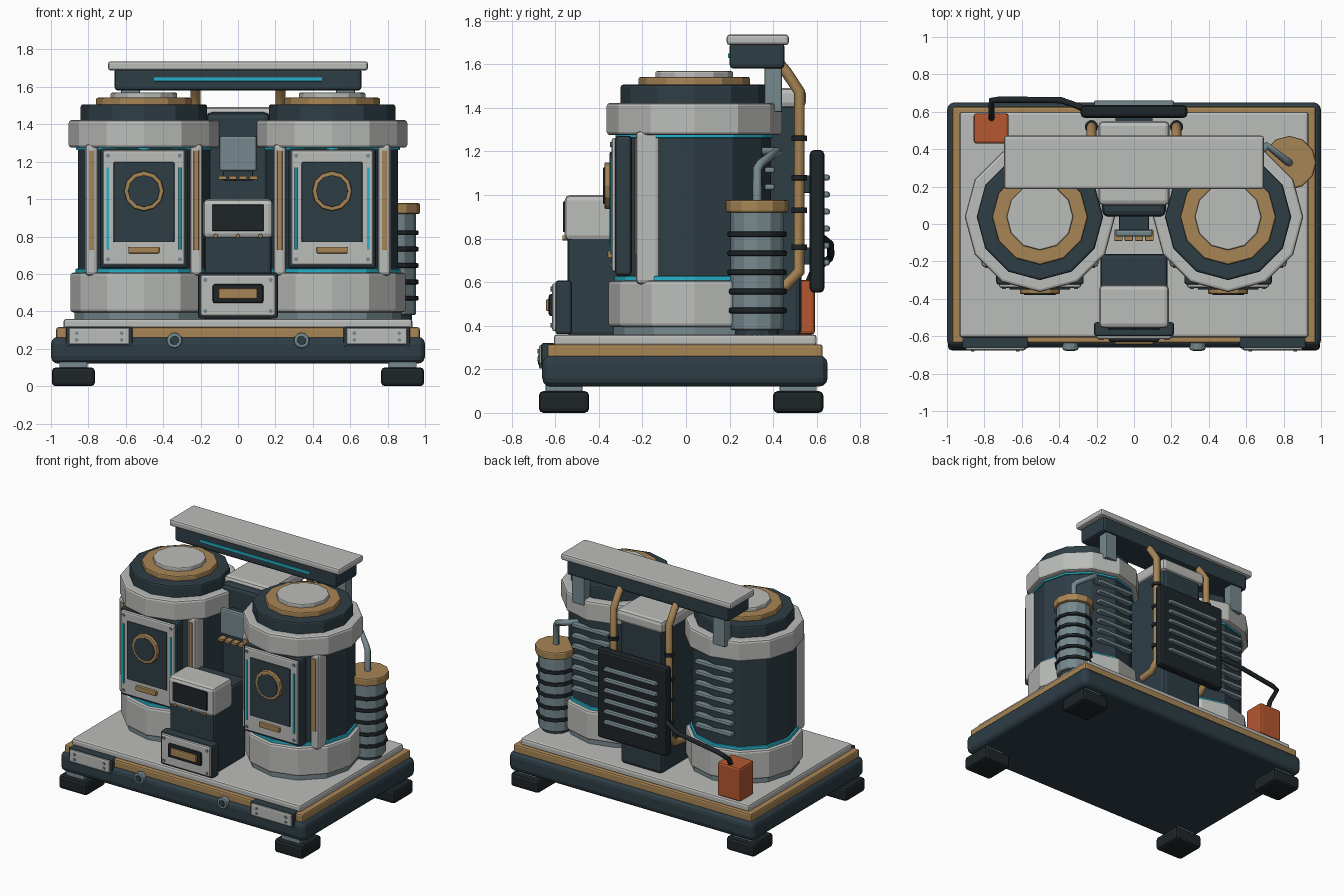
import bpy, bmesh, math
from mathutils import Matrix


def material(name, rgb):
    m = bpy.data.materials.new(name)
    m.diffuse_color = (*rgb, 1)
    return m


SLATE = material("slate", (0.027, 0.047, 0.06))
BLACK = material("black", (0.013, 0.018, 0.021))
LIGHT = material("light", (0.50, 0.51, 0.49))
GOLD = material("gold", (0.39, 0.235, 0.09))
STEEL = material("steel", (0.18, 0.25, 0.27))
CYAN = material("cyan", (0.02, 0.45, 0.6))
ORANGE = material("orange", (0.46, 0.095, 0.03))


def finish(name, bm, mat, bevel, segs=2):
    me = bpy.data.meshes.new(name)
    bm.to_mesh(me)
    bm.free()
    ob = bpy.data.objects.new(name, me)
    bpy.context.collection.objects.link(ob)
    me.materials.append(mat)
    if bevel:
        mod = ob.modifiers.new("bevel", 'BEVEL')
        mod.width, mod.segments = bevel, segs
        mod.limit_method, mod.angle_limit = 'ANGLE', math.radians(40)
    return ob


def box(name, x, y, z, mat, bevel=0.01, segs=2):
    """Box from (min, max) ranges."""
    bm = bmesh.new()
    bmesh.ops.create_cube(bm, size=1)
    for v in bm.verts:
        v.co = [(r[0] + r[1]) / 2 + c * (r[1] - r[0]) for r, c in zip((x, y, z), v.co)]
    return finish(name, bm, mat, bevel, segs)


def cyl(name, cx, cy, z, r, mat, bevel=0.01, n=12):
    """Upright cylinder between z[0] and z[1]."""
    bm = bmesh.new()
    bmesh.ops.create_cone(bm, cap_ends=True, segments=n, radius1=r, radius2=r, depth=z[1] - z[0],
                          matrix=Matrix.Translation((cx, cy, sum(z) / 2)))
    return finish(name, bm, mat, bevel)


def disc(name, cx, y, cz, r, mat, bevel=0.005, n=12):
    """Cylinder facing the front, between y[0] and y[1]."""
    bm = bmesh.new()
    mx = Matrix.Translation((cx, sum(y) / 2, cz)) @ Matrix.Rotation(math.pi / 2, 4, 'X')
    bmesh.ops.create_cone(bm, cap_ends=True, segments=n, radius1=r, radius2=r,
                          depth=y[1] - y[0], matrix=mx)
    return finish(name, bm, mat, bevel)


def pipe(name, pts, r, mat):
    cu = bpy.data.curves.new(name, 'CURVE')
    cu.dimensions, cu.bevel_depth, cu.bevel_resolution, cu.use_fill_caps = '3D', r, 2, True
    sp = cu.splines.new('POLY')
    sp.points.add(len(pts) - 1)
    for p, co in zip(sp.points, pts):
        p.co = (*co, 1)
    cu.materials.append(mat)
    ob = bpy.data.objects.new(name, cu)
    bpy.context.collection.objects.link(ob)


def around(c, h):
    return (c - h, c + h)


# base: feet, chassis, trim band, deck
for x in (-0.88, 0.88):
    for y in (-0.56, 0.515):
        box("foot", around(x, 0.115), around(y, 0.115), (0, 0.10), BLACK, 0.02)
        box("foot_pad", around(x, 0.075), around(y, 0.085), (0.09, 0.14), STEEL, 0.005)
box("chassis", (-1, 1), (-0.66, 0.65), (0.12, 0.265), SLATE, 0.04, 3)
box("trim_band", (-0.972, 0.972), (-0.637, 0.627), (0.25, 0.315), GOLD, 0.012)
box("deck", (-0.933, 0.933), (-0.607, 0.6), (0.305, 0.36), LIGHT, 0.015)

# front plates and ports on the chassis
for s in (-1, 1):
    box("front_plate_back", around(s * 0.742, 0.178), (-0.665, -0.60), (0.21, 0.32), SLATE)
    box("front_plate", around(s * 0.742, 0.163), (-0.675, -0.64), (0.222, 0.312), LIGHT)
    for dx in (-0.12, 0.12):
        for dz in (-0.018, 0.018):
            disc("plate_bolt", s * 0.742 + dx, (-0.681, -0.67), 0.265 + dz, 0.010, STEEL, 0, 8)
    disc("port_ring", s * 0.34, (-0.675, -0.62), 0.245, 0.042, STEEL, 0.008)
    disc("port_core", s * 0.34, (-0.68, -0.64), 0.245, 0.024, SLATE, 0.003)

# twin tanks
TY = 0.038
for s in (-1, 1):
    X = s * 0.503
    for name, z, r, mat, b in (
            ("tank_skirt", (0.35, 0.41), 0.37, STEEL, 0.008),
            ("tank_foot_ring", (0.395, 0.607), 0.393, LIGHT, 0.015),
            ("tank_lower_glow", (0.60, 0.628), 0.366, CYAN, 0.005),
            ("tank_body", (0.58, 1.30), 0.353, SLATE, 0.0),
            ("tank_upper_glow", (1.262, 1.28), 0.362, CYAN, 0.004),
            ("tank_collar", (1.275, 1.423), 0.402, LIGHT, 0.015),
            ("tank_cap", (1.41, 1.507), 0.338, SLATE, 0.012),
            ("tank_cap_ring", (1.50, 1.542), 0.255, GOLD, 0.008),
            ("tank_cap_disc", (1.53, 1.569), 0.178, LIGHT, 0.008)):
        cyl(name, X, TY, z, r, mat, b)
    # door panel
    box("door_back", around(X, 0.234), (-0.325, -0.25), (0.63, 1.272), SLATE, 0.015)
    box("door_face", around(X, 0.219), (-0.341, -0.31), (0.647, 1.262), LIGHT, 0.012)
    box("door_screen", around(X, 0.163), (-0.35, -0.33), (0.77, 1.198), SLATE, 0.006)
    box("door_handle", around(X, 0.083), (-0.36, -0.33), (0.71, 0.745), GOLD, 0.006)
    disc("medallion", X, (-0.375, -0.34), 1.043, 0.107, GOLD, 0.008)
    disc("medallion_core", X, (-0.38, -0.35), 1.043, 0.085, SLATE, 0.004)
    for d in (-1, 1):
        box("door_light", around(X + d * 0.193, 0.007), (-0.348, -0.33), (0.73, 1.17), CYAN, 0.002)
        for z in (0.678, 1.232):
            disc("door_screw", X + d * 0.192, (-0.348, -0.33), z, 0.011, STEEL, 0, 8)
        # side ribs
        box("tank_rib", around(X + d * 0.28, 0.034), (-0.23, -0.12), (0.59, 1.295), LIGHT, 0.02)
        box("rib_inlay", around(X + d * 0.28, 0.014), (-0.236, -0.2), (0.727, 1.26), GOLD, 0.003)
    # rear cooling slats
    for i in range(7):
        box("tank_slat", around(X, 0.15), (0.36, 0.408), around(0.725 + i * 0.078, 0.014), STEEL, 0.01)
    # beam support
    box("beam_support", around(s * 0.575, 0.05), (0.36, 0.44), (1.38, 1.60), STEEL, 0.008)

# overhead beam
box("beam_body", (-0.66, 0.66), (0.2, 0.452), (1.58, 1.70), SLATE, 0.018)
box("beam_top", (-0.695, 0.695), (0.187, 0.472), (1.688, 1.737), LIGHT, 0.014)
box("beam_light", (-0.45, 0.45), (0.192, 0.21), (1.63, 1.65), CYAN, 0.003)

# central column with status plate
box("column", (-0.17, 0.17), (0.04, 0.53), (0.35, 1.465), SLATE, 0.03)
box("column_cap", (-0.19, 0.19), (0.10, 0.55), (1.40, 1.492), LIGHT, 0.025)
box("status_mount", (-0.08, 0.08), (-0.04, 0.06), (1.10, 1.31), SLATE, 0.005)
box("status_plate", (-0.1, 0.1), (-0.068, -0.03), (1.15, 1.337), STEEL, 0.012)
for i in range(4):
    box("warning_bar", around(-0.083 + i * 0.055, 0.022), (-0.09, -0.03), (1.105, 1.124), GOLD, 0.003)

# front console
box("console", (-0.18, 0.18), (-0.543, -0.16), (0.35, 0.935), SLATE, 0.02)
box("console_hood", (-0.187, 0.187), (-0.557, -0.325), (0.79, 1.0), LIGHT, 0.025)
box("console_screen", (-0.14, 0.14), (-0.565, -0.54), (0.83, 0.97), BLACK, 0.005)
for x in (-0.12, 0, 0.12):
    disc("console_button", x, (-0.568, -0.53), 0.803, 0.012, GOLD, 0.003, 8)

# drawer
box("drawer_back", (-0.213, 0.213), (-0.60, -0.525), (0.362, 0.607), SLATE, 0.012)
box("drawer_face", (-0.2, 0.2), (-0.615, -0.58), (0.375, 0.595), LIGHT, 0.012)
box("drawer_slot", (-0.135, 0.135), (-0.63, -0.60), (0.444, 0.545), BLACK, 0.01)
box("drawer_pull", (-0.105, 0.105), (-0.643, -0.61), (0.467, 0.522), GOLD, 0.008)
for x in (-0.175, 0.175):
    for z in (0.402, 0.568):
        disc("drawer_screw", x, (-0.621, -0.60), z, 0.011, STEEL, 0, 8)

# rear radiator
box("radiator", (-0.285, 0.285), (0.568, 0.635), (0.552, 1.207), BLACK, 0.02)
for z in (0.72, 1.05):
    box("radiator_bracket", (-0.1, 0.1), (0.5, 0.59), around(z, 0.04), SLATE, 0.005)
for i in range(6):
    box("radiator_slat", (-0.215, 0.215), (0.62, 0.66), around(0.69 + i * 0.078, 0.014), STEEL, 0.01)

# rear pipes with clamps
for x in (-0.227, 0.227):
    pipe("rear_pipe", [(x, 0.43, 1.60), (x, 0.46, 1.565), (x, 0.52, 1.475), (x, 0.52, 0.65),
                       (x, 0.46, 0.585), (x, 0.36, 0.57)], 0.026, GOLD)
    for z in (0.76, 0.93, 1.08, 1.26):
        cyl("pipe_clamp", x, 0.52, around(z, 0.013), 0.036, BLACK, 0.004)

# power box and cable
box("power_box", (-0.857, -0.67), (0.43, 0.592), (0.36, 0.61), ORANGE, 0.015)
pipe("power_cable", [(-0.762, 0.56, 0.59), (-0.762, 0.585, 0.65), (-0.762, 0.66, 0.71),
                     (-0.72, 0.665, 0.725), (-0.39, 0.662, 0.775), (-0.30, 0.63, 0.80),
                     (-0.24, 0.60, 0.82)], 0.017, BLACK)

# ribbed side canister
CX, CY = 0.83, 0.327
cyl("canister_base", CX, CY, (0.33, 0.42), 0.10, SLATE, 0.008)
cyl("canister_body", CX, CY, (0.38, 0.93), 0.122, STEEL, 0.01)
for i in range(5):
    cyl("canister_ring", CX, CY, around(0.47 + i * 0.0875, 0.013), 0.136, BLACK, 0.008)
cyl("canister_cap", CX, CY, (0.92, 0.978), 0.144, GOLD, 0.01)
pipe("canister_pipe", [(CX, CY, 0.95), (CX, CY, 1.12), (CX - 0.02, CY + 0.015, 1.145),
                       (0.71, 0.42, 1.20), (0.62, 0.33, 1.20)], 0.021, STEEL)
